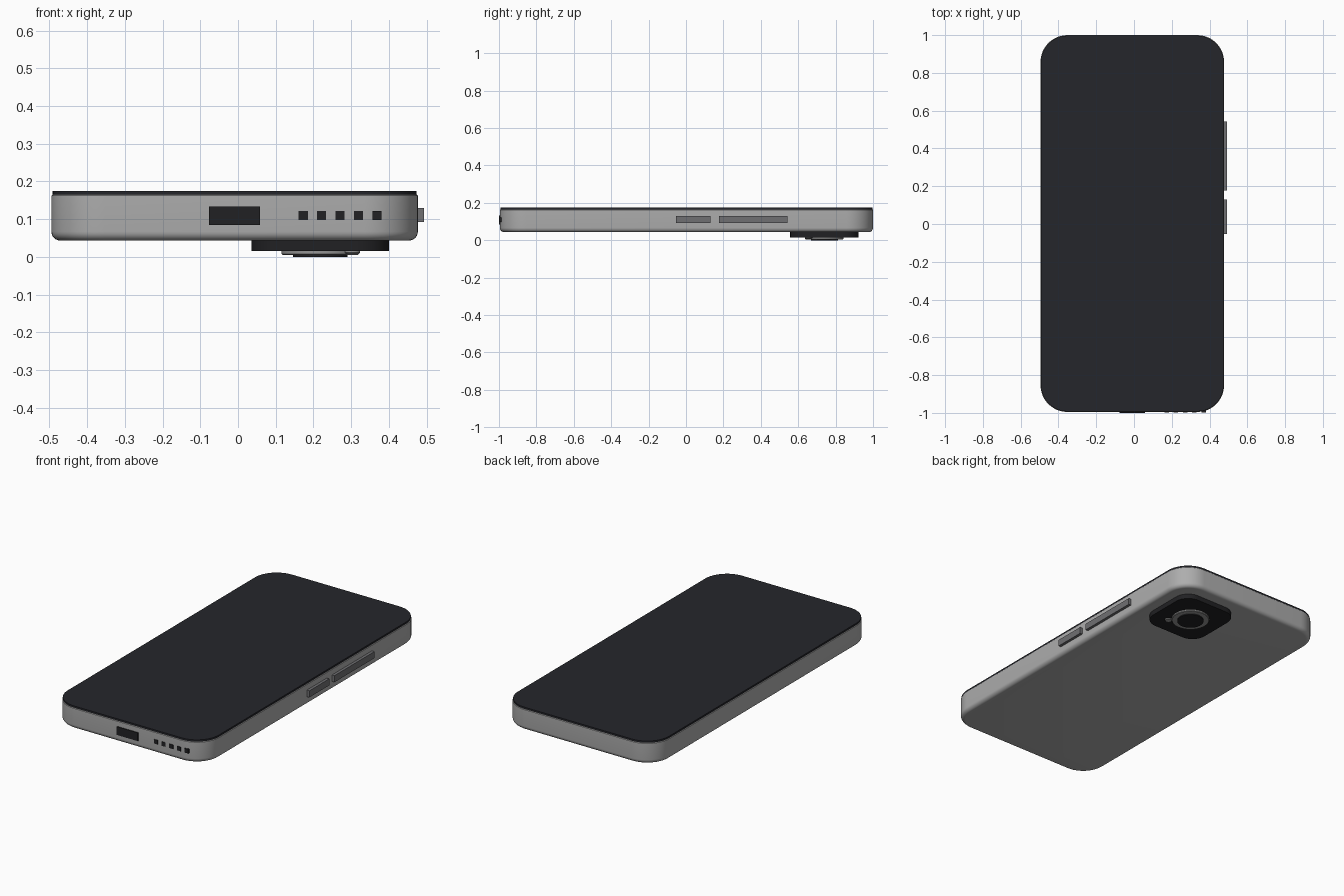
import bpy, bmesh, math

if "Cube" in bpy.data.objects:
    bpy.data.objects.remove(bpy.data.objects["Cube"])


def material(name, rgb):
    m = bpy.data.materials.new(name)
    m.diffuse_color = (*rgb, 1)
    m.use_nodes = True
    m.node_tree.nodes["Principled BSDF"].inputs["Base Color"].default_value = m.diffuse_color
    return m


GLASS = material("dark_glass", (0.018, 0.019, 0.024))
BLACK = material("black", (0.015, 0.015, 0.017))
BUTTON = material("button_grey", (0.16, 0.16, 0.17))
SILVER = material("frame_grey", (0.42, 0.42, 0.42))
RING = material("ring_grey", (0.3, 0.3, 0.3))


def outline(x0, x1, y0, y1, r, steps=12):
    """Rounded rectangle, counter-clockwise."""
    pts = []
    corners = [(x1 - r, y1 - r), (x0 + r, y1 - r), (x0 + r, y0 + r), (x1 - r, y0 + r)]
    for i, (cx, cy) in enumerate(corners):
        for k in range(steps + 1):
            a = math.pi / 2 * (i + k / steps)
            pts.append((cx + r * math.cos(a), cy + r * math.sin(a)))
    return pts


def finish(bm, name, mat, smooth):
    bmesh.ops.recalc_face_normals(bm, faces=bm.faces)
    me = bpy.data.meshes.new(name)
    bm.to_mesh(me)
    bm.free()
    ob = bpy.data.objects.new(name, me)
    bpy.context.collection.objects.link(ob)
    if mat:
        me.materials.append(mat)
    if smooth:
        bpy.ops.object.select_all(action='DESELECT')
        ob.select_set(True)
        bpy.context.view_layer.objects.active = ob
        bpy.ops.object.shade_smooth_by_angle(angle=math.radians(35))
    return ob


def slab(name, x, y, r, rings, mat):
    """Rounded slab; rings are (inset, z) from bottom to top."""
    bm = bmesh.new()
    loops = []
    for inset, z in rings:
        pts = outline(x[0] + inset, x[1] - inset, y[0] + inset, y[1] - inset, r - inset)
        loops.append([bm.verts.new((px, py, z)) for px, py in pts])
    n = len(loops[0])
    for a, b in zip(loops, loops[1:]):
        for i in range(n):
            j = (i + 1) % n
            bm.faces.new((a[i], a[j], b[j], b[i]))
    bm.faces.new(loops[0][::-1])
    bm.faces.new(loops[-1])
    return finish(bm, name, mat, True)


def box(name, x, y, z, mat):
    bm = bmesh.new()
    bmesh.ops.create_cube(bm, size=1)
    for v in bm.verts:
        for i, (lo, hi) in enumerate((x, y, z)):
            v.co[i] = (lo + hi) / 2 + v.co[i] * (hi - lo)
    return finish(bm, name, mat, False)


def disc(name, cx, cy, r, z, mat, bevel=0.0):
    rings = [(bevel, z[0]), (0, z[0] + bevel), (0, z[1])] if bevel else [(0, z[0]), (0, z[1])]
    return slab(name, (cx - r, cx + r), (cy - r, cy + r), r * 1.0001, rings, mat)


# Main frame with softly rounded back edge
R = 0.024
Z0 = 0.043
rings = [(R - R * math.sin(a), Z0 + R - R * math.cos(a))
         for a in (math.pi / 2 * k / 6 for k in range(7))]
slab("frame", (-0.495, 0.477), (-0.995, 1.0), 0.142, rings + [(0, 0.162), (0.003, 0.165)], SILVER)

# Front glass
slab("screen", (-0.492, 0.474), (-0.992, 0.997), 0.139, [(0, 0.165), (0, 0.175)], GLASS)

# Side buttons
for name, y in (("power_button", (-0.053, 0.13)), ("volume_button", (0.177, 0.542))):
    box(name, (0.465, 0.493), y, (0.092, 0.13), BUTTON)

# Charging port and speaker holes on the bottom edge
box("charging_port", (-0.077, 0.059), (-1.0, -0.98), (0.085, 0.133), BLACK)
for i in range(5):
    cx = 0.173 + i * 0.0488
    box(f"speaker_hole_{i + 1}", (cx - 0.012, cx + 0.012), (-0.998, -0.98), (0.098, 0.122), BLACK)

# Rear camera island, lens ring, lens and flash
slab("camera_island", (0.036, 0.401), (0.557, 0.922), 0.085, [(0, 0.015), (0, 0.05)], BLACK)
disc("lens_ring", 0.218, 0.74, 0.103, (0.005, 0.02), RING, 0.003)
disc("lens", 0.218, 0.74, 0.072, (0.0, 0.01), BLACK)
disc("flash", 0.304, 0.655, 0.02, (0.008, 0.02), RING, 0.003)
